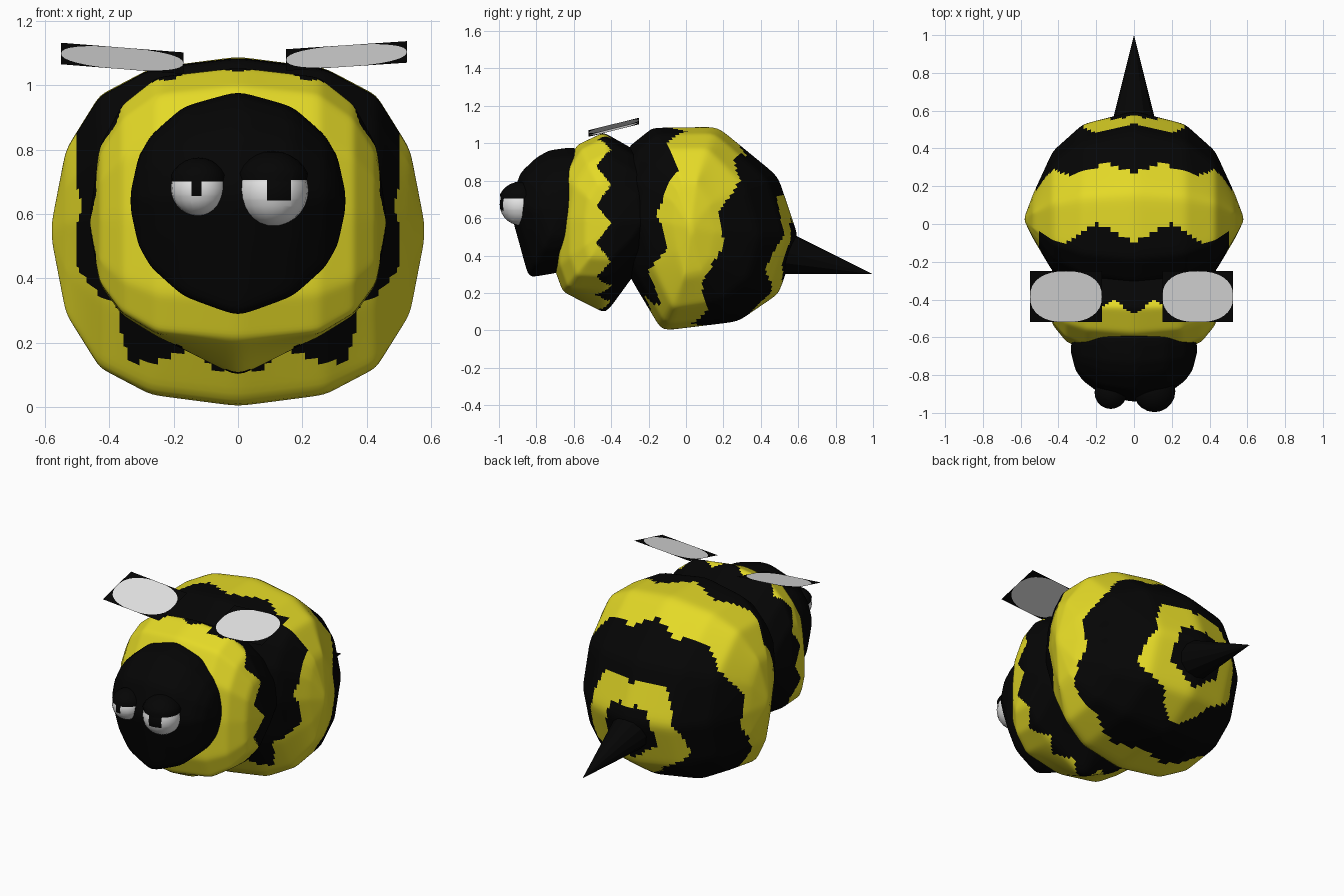
import bpy, bmesh, math
from mathutils import Vector

if "Cube" in bpy.data.objects:
    bpy.data.objects.remove(bpy.data.objects["Cube"])


def material(name, rgb):
    m = bpy.data.materials.new(name)
    m.diffuse_color = (*rgb, 1)
    m.use_nodes = True
    m.node_tree.nodes["Principled BSDF"].inputs["Base Color"].default_value = m.diffuse_color
    return m


BLACK = material("black", (0.0015, 0.0015, 0.0015))
YELLOW = material("yellow", (0.78, 0.70, 0.02))
WHITE = material("pale grey", (0.80, 0.80, 0.80))


def finish(name, bm, mats, rule=None, smooth=True, solid=True):
    if solid:
        bmesh.ops.recalc_face_normals(bm, faces=bm.faces)
    for f in bm.faces:
        f.smooth = smooth
        if rule:
            f.material_index = rule(f.calc_center_median())
    me = bpy.data.meshes.new(name)
    bm.to_mesh(me)
    bm.free()
    for m in mats:
        me.materials.append(m)
    ob = bpy.data.objects.new(name, me)
    bpy.context.collection.objects.link(ob)
    return ob


def zigzag(c, cz, teeth):
    """Triangle wave around the body axis, -1 to 1."""
    a = abs(math.atan2(c.x, c.z - cz)) / math.pi * teeth
    return 4 * abs(a - math.floor(a + 0.5)) - 1


def blob(name, profile, centre, rings, rule, pinch=1.0, cuts=12):
    """Side outline (y, z) scaled toward its centre along mirrored rings (x, y scale, z scale)."""
    cy, cz = centre
    low = min(p[1] for p in profile)
    sections = [(-x, sy, sz) for x, sy, sz in reversed(rings[1:-1])] + rings[:-1]
    bm = bmesh.new()
    loops = []
    for x, sy, sz in sections:
        loop = []
        for y, z in profile:
            k = pinch if z == low and x else 1
            loop.append(bm.verts.new((x, cy + (y - cy) * sy * k, cz + (z - cz) * sz * k)))
        loops.append(loop)
    n = len(profile)
    for a, b in zip(loops, loops[1:]):
        for i in range(n):
            j = (i + 1) % n
            bm.faces.new((a[i], a[j], b[j], b[i]))
    for loop, side in ((loops[0], -1), (loops[-1], 1)):
        pole = bm.verts.new((side * rings[-1][0], cy, cz))
        for i in range(n):
            bm.faces.new((loop[i], loop[(i + 1) % n], pole))
    # finer faces so the stripes have clean edges
    bmesh.ops.subdivide_edges(bm, edges=bm.edges[:], cuts=cuts, use_grid_fill=True)
    for _ in range(6):
        bmesh.ops.smooth_vert(bm, verts=bm.verts, factor=0.5, use_axis_x=True,
                              use_axis_y=True, use_axis_z=True)
    return finish(name, bm, [BLACK, YELLOW], rule)


# Abdomen: striped, with a yellow ring and a dark patch around the stinger
def abdomen_rule(c):
    h = c.z - 0.545
    w = zigzag(c, 0.545, 4.5)
    r = math.hypot(c.x, c.z - 0.43)
    if c.y > 0.2:
        wr = zigzag(c, 0.43, 2.5)
        if r < 0.165 + 0.02 * wr:
            return 0
        if r < 0.31 + 0.035 * wr:
            return 1
    if c.y > 0.19 + 0.25 * h + 0.035 * w:
        return 0
    if c.y < 0.05 and (c.z < 0.12 or abs(c.x) > 0.5):
        return 1
    return 1 if c.y > -0.125 + 0.15 * h + 0.05 * w else 0


blob("abdomen",
     [(-.13, -.005), (.28, .045), (.5, .195), (.605, .5), (.495, .825), (.17, 1.09),
      (-.18, 1.085), (-.3, .99), (-.39, .85), (-.42, .6), (-.3, .28)],
     (.025, .545),
     [(0, 1, 1), (.27, .88, .935), (.43, .63, .78), (.535, .23, .47), (.585, 0, 0)],
     abdomen_rule)


# Thorax: yellow in front, black behind
def thorax_rule(c):
    return 1 if c.y < -0.44 + 0.04 * zigzag(c, 0.57, 7) else 0


blob("thorax",
     [(-.43, .08), (-.66, .205), (-.71, .34), (-.71, .6), (-.68, .84),
      (-.58, .995), (-.44, 1.06), (-.28, .97), (-.12, .85), (-.05, .6), (-.2, .4)],
     (-.38, .57),
     [(0, 1, 1), (.25, .9, .94), (.36, .73, .76), (.43, .47, .5), (.465, 0, 0)],
     thorax_rule, pinch=0.77)

# Head
blob("head",
     [(-.845, .275), (-.9, .48), (-.95, .66), (-.89, .845), (-.8, .93),
      (-.73, .968), (-.6, .985), (-.45, .9), (-.42, .6), (-.5, .35), (-.7, .3)],
     (-.66, .64),
     [(0, 1, 1), (.17, .86, .86), (.27, .6, .6), (.31, .4, .4), (.34, 0, 0)],
     lambda c: 0, pinch=0.95, cuts=7)

# Stinger: cone with its tip drooping to the level of its lower edge
bm = bmesh.new()
tip = bm.verts.new((0, 1.0, .3))
N = 12
base = [bm.verts.new((.125 * math.cos(i * math.tau / N), .5,
                      .425 + .125 * math.sin(i * math.tau / N))) for i in range(N)]
for i in range(N):
    bm.faces.new((base[i], base[(i + 1) % N], tip))
bm.faces.new(base)
finish("stinger", bm, [BLACK], smooth=False)


# Wings: flat dark rectangles with a pale oval reaching their edges
def wing(name, x0, x1, z0, z1):
    bm = bmesh.new()

    def point(u, v):
        s = (u + 1) / 2
        t = (v + 1) / 2
        return bm.verts.new((x0 + (x1 - x0) * s, -.52 + .27 * t,
                             z0 + (z1 - z0) * s + .067 * t))

    def bulge(a):
        return math.copysign(abs(a) ** 0.86, a) if abs(a) > 1e-6 else 0

    n = 32
    oval = [point(bulge(math.cos(i * math.tau / n)), bulge(math.sin(i * math.tau / n)))
            for i in range(n)]
    bm.faces.new(oval).material_index = 1
    for q, (u, v) in enumerate(((1, 1), (-1, 1), (-1, -1), (1, -1))):
        corner = point(u, v)
        arc = [oval[(q * 8 + k) % n] for k in range(9)]
        for a, b in zip(arc, arc[1:]):
            bm.faces.new((corner, b, a))
    finish(name, bm, [BLACK, WHITE], smooth=False, solid=False)


wing("left_wing", -.55, -.17, 1.065, 1.035)
wing("right_wing", .15, .525, 1.045, 1.07)


# Eyes: spheres with a heavy dark lid and a square pupil, cut along planes
def eye(name, centre, r, lid, pupil_x0, pupil_x1, pupil_z):
    bm = bmesh.new()
    bmesh.ops.create_uvsphere(bm, u_segments=20, v_segments=14, radius=r)
    bmesh.ops.translate(bm, verts=bm.verts, vec=centre)
    back = -.87
    for co, no in (((0, 0, lid), (0, 0, 1)), ((0, 0, pupil_z), (0, 0, 1)),
                   ((pupil_x0, 0, 0), (1, 0, 0)), ((pupil_x1, 0, 0), (1, 0, 0)),
                   ((0, back, 0), (0, 1, 0))):
        bmesh.ops.bisect_plane(bm, geom=bm.verts[:] + bm.edges[:] + bm.faces[:],
                               plane_co=co, plane_no=no, dist=1e-5)
    # the lid stands slightly proud of the eyeball
    c0 = Vector(centre)
    for v in bm.verts:
        if v.co.z > lid + 1e-4:
            v.co = c0 + (v.co - c0) * 1.1

    def rule(c):
        if c.z > lid or c.y > back:
            return 0
        return 0 if pupil_x0 < c.x < pupil_x1 and c.z > pupil_z else 1

    finish(name, bm, [BLACK, WHITE], rule)


eye("left_eye", (-.123, -.893, .680), .086, .70, -.145, -.114, .655)
eye("right_eye", (.108, -.885, .673), .111, .705, .09, .165, .642)
